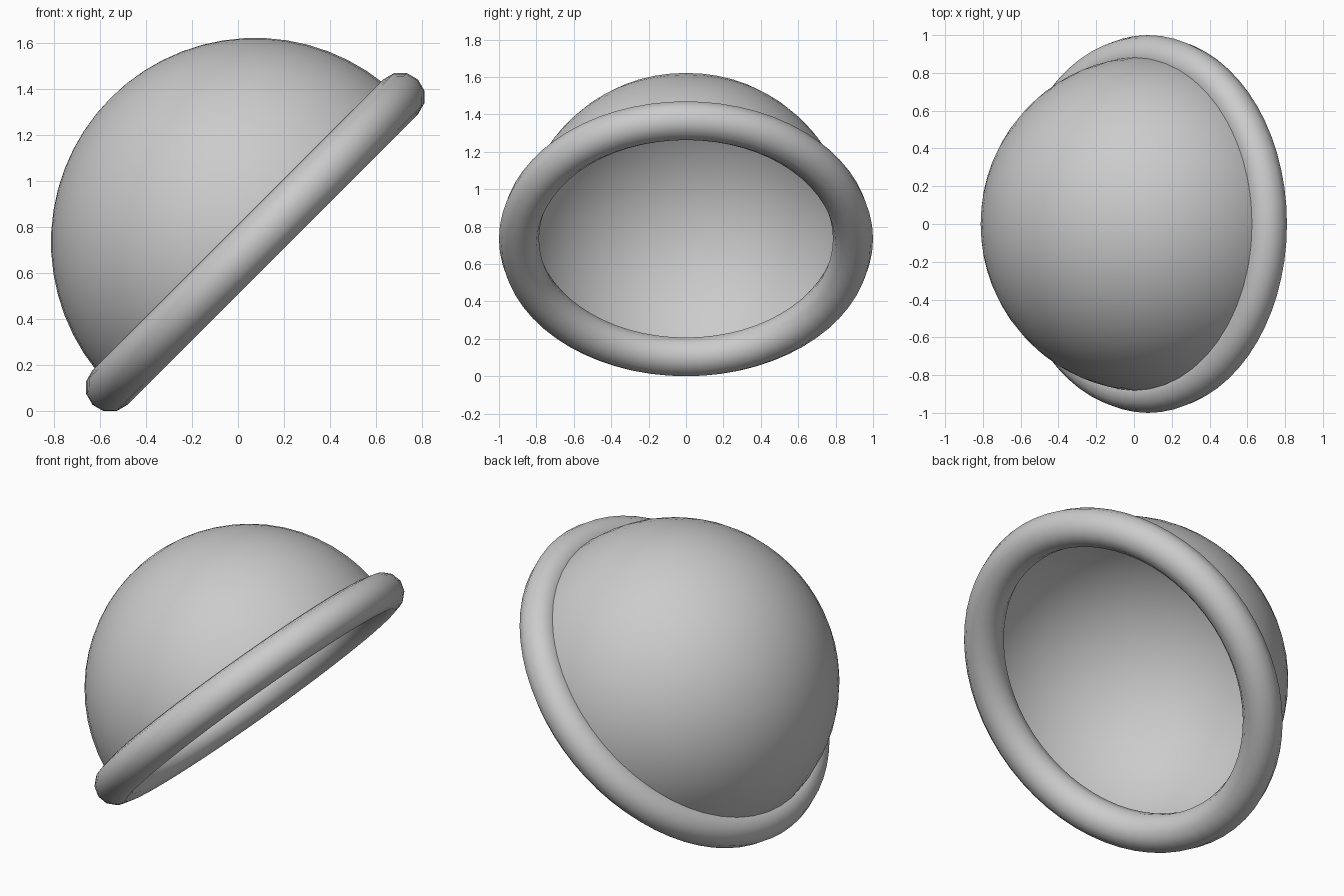
import bpy, bmesh
from math import radians, sin, cos
from mathutils import Matrix

cube = bpy.data.objects.get("Cube")
if cube:
    bpy.data.objects.remove(cube, do_unlink=True)

# One plain grey for the whole bowl
grey = bpy.data.materials.new("plain grey")
colour = (0.6, 0.6, 0.6, 1)
grey.use_nodes = True
grey.diffuse_color = colour
grey.node_tree.nodes["Principled BSDF"].inputs["Base Color"].default_value = colour

# Tilt: the open side faces down towards +x
RIM, TUBE = 0.893, 0.107
TILT = Matrix.Translation((0.075, 0, 0.735)) @ Matrix.Rotation(radians(-45), 4, 'Y')


def spun(name, profile, steps, closed):
    """Spin an (radius, height) profile around the tilted axis."""
    bm = bmesh.new()
    verts = [bm.verts.new((r, 0, z)) for r, z in profile]
    pairs = list(zip(verts, verts[1:]))
    if closed:
        pairs.append((verts[-1], verts[0]))
    edges = [bm.edges.new(p) for p in pairs]
    bmesh.ops.spin(bm, geom=verts + edges, cent=(0, 0, 0), axis=(0, 0, 1),
                   angle=radians(360), steps=steps)
    bmesh.ops.remove_doubles(bm, verts=bm.verts, dist=0.0005)
    bmesh.ops.recalc_face_normals(bm, faces=bm.faces)
    bm.transform(TILT)
    mesh = bpy.data.meshes.new(name)
    bm.to_mesh(mesh)
    bm.free()
    mesh.materials.append(grey)
    mesh.shade_smooth()
    obj = bpy.data.objects.new(name, mesh)
    bpy.context.collection.objects.link(obj)
    return obj


# Hollow half-sphere shell, its edge buried in the rim
dome_profile = [(0.888 * cos(radians(a)), 0.888 * sin(radians(a)))
                for a in range(0, 91, 6)]
spun("dome_shell", dome_profile, 48, False)

# Twelve-sided rolled rim around the opening
rim_profile = [(RIM + TUBE * cos(radians(a)), TUBE * sin(radians(a)))
               for a in range(0, 360, 30)]
spun("rolled_rim", rim_profile, 64, True)
